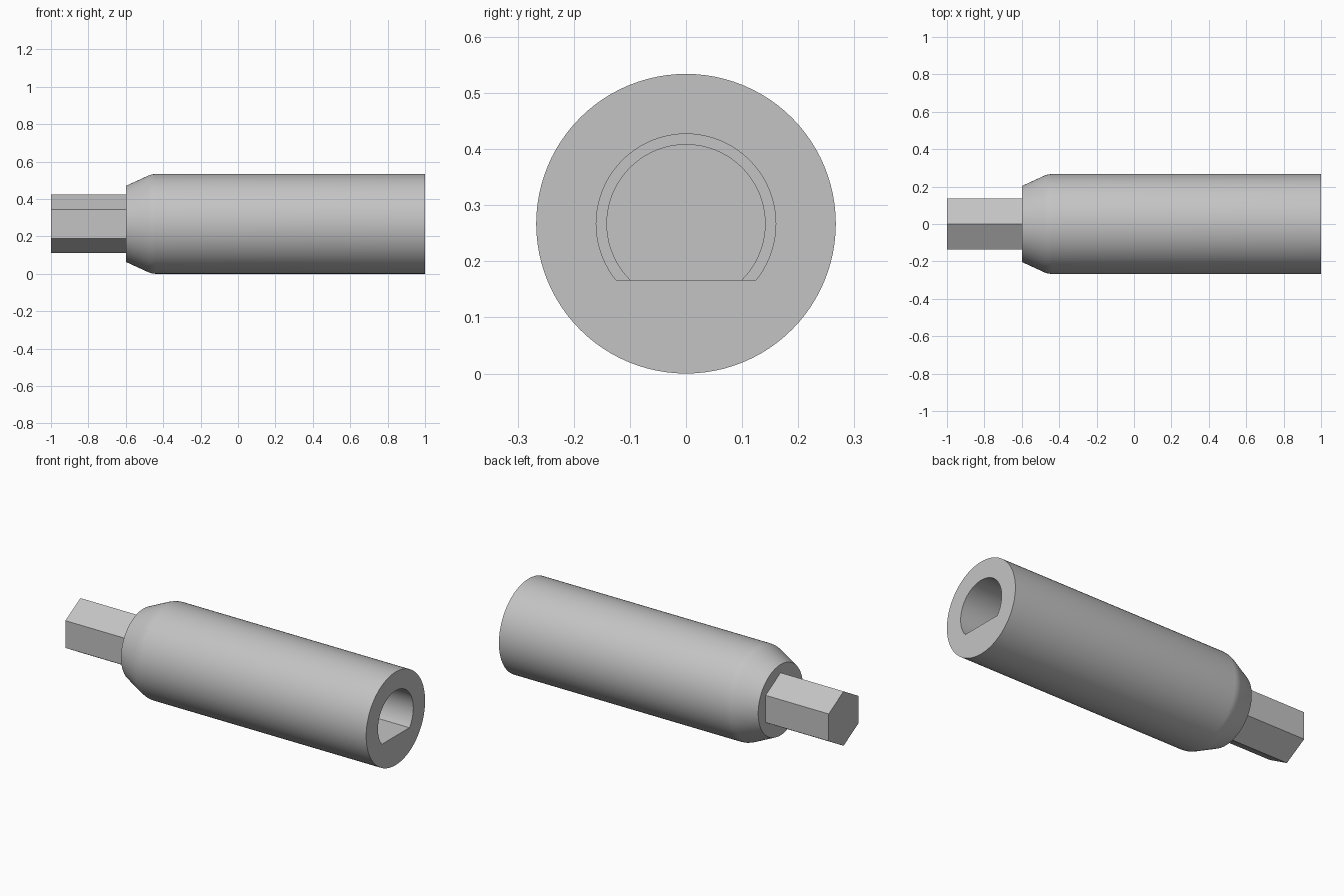
import bpy, bmesh, math

if "Cube" in bpy.data.objects:
    bpy.data.objects.remove(bpy.data.objects["Cube"])

AXIS_Z = 0.267      # height of the long axis
FLAT_Z = 0.167      # height of the flat in the D-shaped bore

grey = bpy.data.materials.new("plain grey")
grey.use_nodes = True
colour = (0.55, 0.55, 0.55, 1)
grey.diffuse_color = colour
grey.node_tree.nodes["Principled BSDF"].inputs["Base Color"].default_value = colour


def lathe(name, profile, sides, flat_z=None):
    """Closed solid turned about the x axis from (x, radius) pairs."""
    bm = bmesh.new()
    rings = []
    for x, r in profile:
        angles = [math.pi / 2 + math.tau * i / sides for i in range(sides)]
        rings.append([bm.verts.new((x, r * math.cos(a), AXIS_Z + r * math.sin(a)))
                      for a in angles])
    for a, b in zip(rings, rings[1:]):
        for i in range(sides):
            j = (i + 1) % sides
            bm.faces.new((a[i], a[j], b[j], b[i]))
    bm.faces.new(rings[0])
    bm.faces.new(rings[-1])
    # Optional flat along the underside
    if flat_z is not None:
        cut = bmesh.ops.bisect_plane(bm, geom=bm.verts[:] + bm.edges[:] + bm.faces[:],
                                     plane_co=(0, 0, flat_z), plane_no=(0, 0, 1),
                                     clear_inner=True)
        edges = [e for e in cut["geom_cut"] if isinstance(e, bmesh.types.BMEdge)]
        bmesh.ops.contextual_create(bm, geom=edges)
    bmesh.ops.recalc_face_normals(bm, faces=bm.faces)
    mesh = bpy.data.meshes.new(name)
    bm.to_mesh(mesh)
    bm.free()
    mesh.materials.append(grey)
    obj = bpy.data.objects.new(name, mesh)
    bpy.context.collection.objects.link(obj)
    return obj


# Round body with a softened chamfer at the shank end
body = lathe("body", [(-0.6, 0.203), (-0.48, 0.258), (-0.46, 0.265),
                      (-0.44, 0.267), (1, 0.267)], 96)

# Stepped D-shaped bore, cut into the open end
bore = lathe("bore_cutter", [(0.1, 0.141), (0.45, 0.141), (0.45, 0.16), (1.1, 0.16)],
             80, FLAT_Z)
cut = body.modifiers.new("bore", 'BOOLEAN')
cut.operation = 'DIFFERENCE'
cut.solver = 'EXACT'
cut.object = bore

bpy.ops.object.select_all(action='DESELECT')
bpy.context.view_layer.objects.active = body
body.select_set(True)
bpy.ops.object.modifier_apply(modifier=cut.name)
bpy.data.objects.remove(bore)
bpy.ops.object.shade_smooth_by_angle(angle=math.radians(30))

# Hexagonal drive shank
lathe("hex_shank", [(-1, 0.156), (-0.59, 0.156)], 6)
